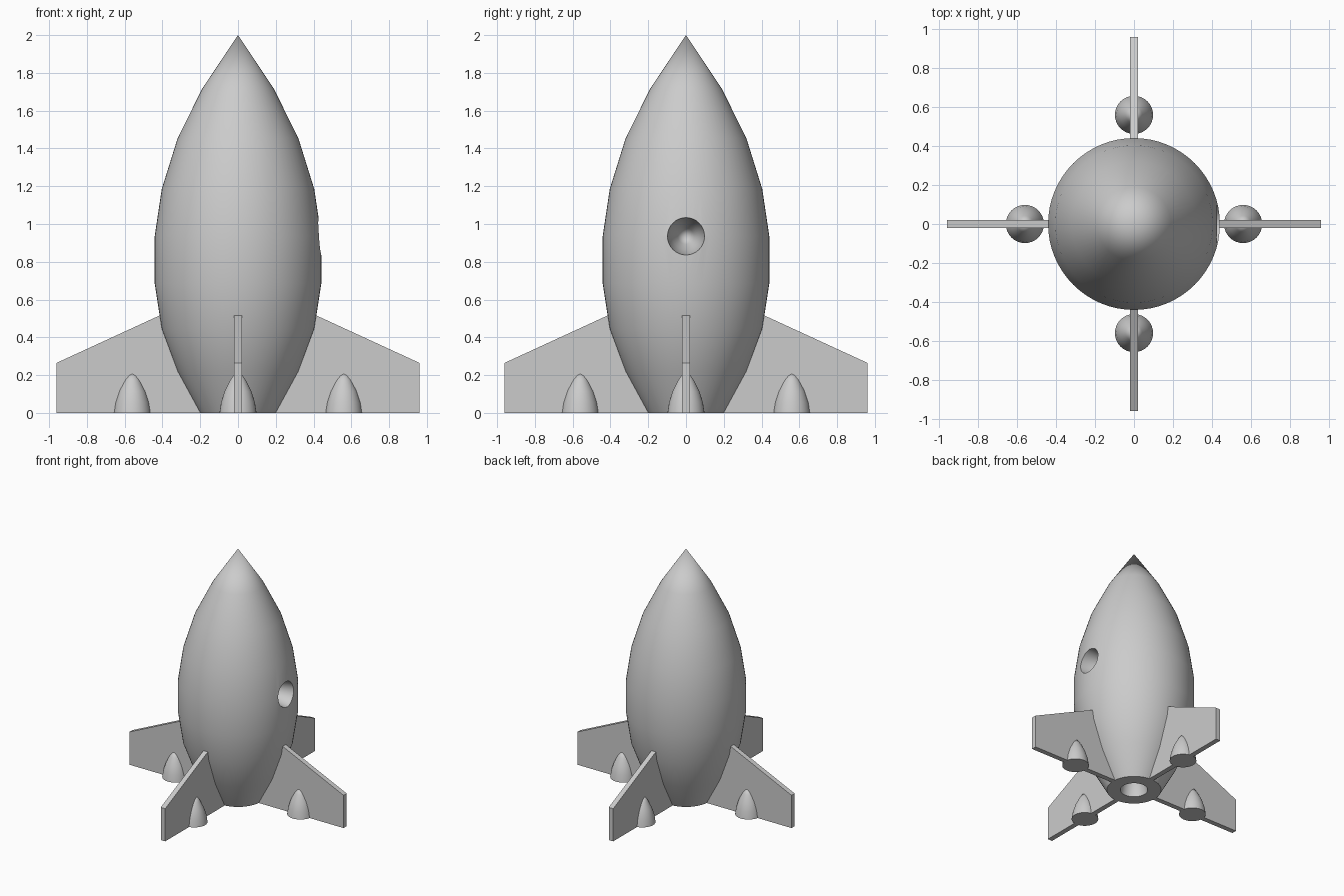
import bpy, math
from mathutils import Matrix, Vector

cube = bpy.data.objects.get("Cube")
if cube:
    bpy.data.objects.remove(cube, do_unlink=True)

GREY = (0.6, 0.6, 0.6, 1)
mat = bpy.data.materials.new("plain_grey")
mat.use_nodes = True
mat.diffuse_color = GREY
mat.node_tree.nodes["Principled BSDF"].inputs["Base Color"].default_value = GREY

# Pointed half-spindle: radius and height as fractions
OGIVE = [(1, 0), (0.915, 0.235), (0.725, 0.487), (0.43, 0.733), (0, 1)]


def ogive(radius, height, base=0):
    return [(r * radius, base + h * height) for r, h in OGIVE]


def add_object(name, verts, faces):
    mesh = bpy.data.meshes.new(name)
    mesh.from_pydata(verts, [], faces)
    mesh.materials.append(mat)
    obj = bpy.data.objects.new(name, mesh)
    bpy.context.collection.objects.link(obj)
    return obj


def select(obj):
    bpy.ops.object.select_all(action='DESELECT')
    obj.select_set(True)
    bpy.context.view_layer.objects.active = obj


def smooth(obj):
    select(obj)
    bpy.ops.object.shade_smooth_by_angle(angle=math.radians(35))


def lathe(name, profile, segments):
    """Revolve (radius, z) points around z; both ends lie on the axis."""
    verts, rings = [], []
    for r, z in profile:
        start, count = len(verts), (segments if r > 0 else 1)
        for i in range(count):
            a = math.tau * i / segments
            verts.append((r * math.cos(a), r * math.sin(a), z))
        rings.append([start + i % count for i in range(segments)])
    faces = []
    for low, high in zip(rings, rings[1:]):
        for i in range(segments):
            j = (i + 1) % segments
            quad = [low[i], low[j], high[j], high[i]]
            faces.append(list(dict.fromkeys(quad)))
    return add_object(name, verts, faces)


# Hull with a pointed exhaust recess in its base
recess = list(reversed(ogive(0.1, 0.235)))
lower = [(0.2, 0), (0.32, 0.22), (0.404, 0.445), (0.441, 0.685)]
hull = lathe("hull", recess + lower + ogive(0.441, 1.064, 0.936), 64)

# Round porthole recess on the left side
cutter = lathe("porthole_cutter", [(0, -0.1), (0.1, -0.1)] + ogive(0.1, 0.235), 32)
cutter.data.transform(Matrix.Translation((0.44, 0, 0.936))
                      @ Matrix.Rotation(-math.pi / 2, 4, 'Y'))
cutter.hide_render = True
cut = hull.modifiers.new("porthole", 'BOOLEAN')
cut.operation = 'DIFFERENCE'
cut.solver = 'EXACT'
cut.object = cutter
select(hull)
bpy.ops.object.modifier_apply(modifier=cut.name)
bpy.data.objects.remove(cutter, do_unlink=True)
smooth(hull)

# Four fins, each with a small booster
FIN = [(0.17, 0), (0.96, 0), (0.96, 0.265), (0.41, 0.518), (0.3, 0.518)]
n = len(FIN)
for k, side in enumerate(("left", "back", "right", "front")):
    turn = Matrix.Rotation(k * math.pi / 2, 4, 'Z')
    verts = [turn @ Vector((x, y, z)) for y in (-0.02, 0.02) for x, z in FIN]
    faces = [list(range(n)), list(range(2 * n - 1, n - 1, -1))]
    faces += [[(i + 1) % n, i, i + n, (i + 1) % n + n] for i in range(n)]
    add_object(side + "_fin", verts, faces)

    booster = lathe(side + "_booster", [(0, 0)] + ogive(0.098, 0.235), 32)
    booster.data.transform(turn @ Matrix.Translation((0.56, 0, 0)))
    smooth(booster)
